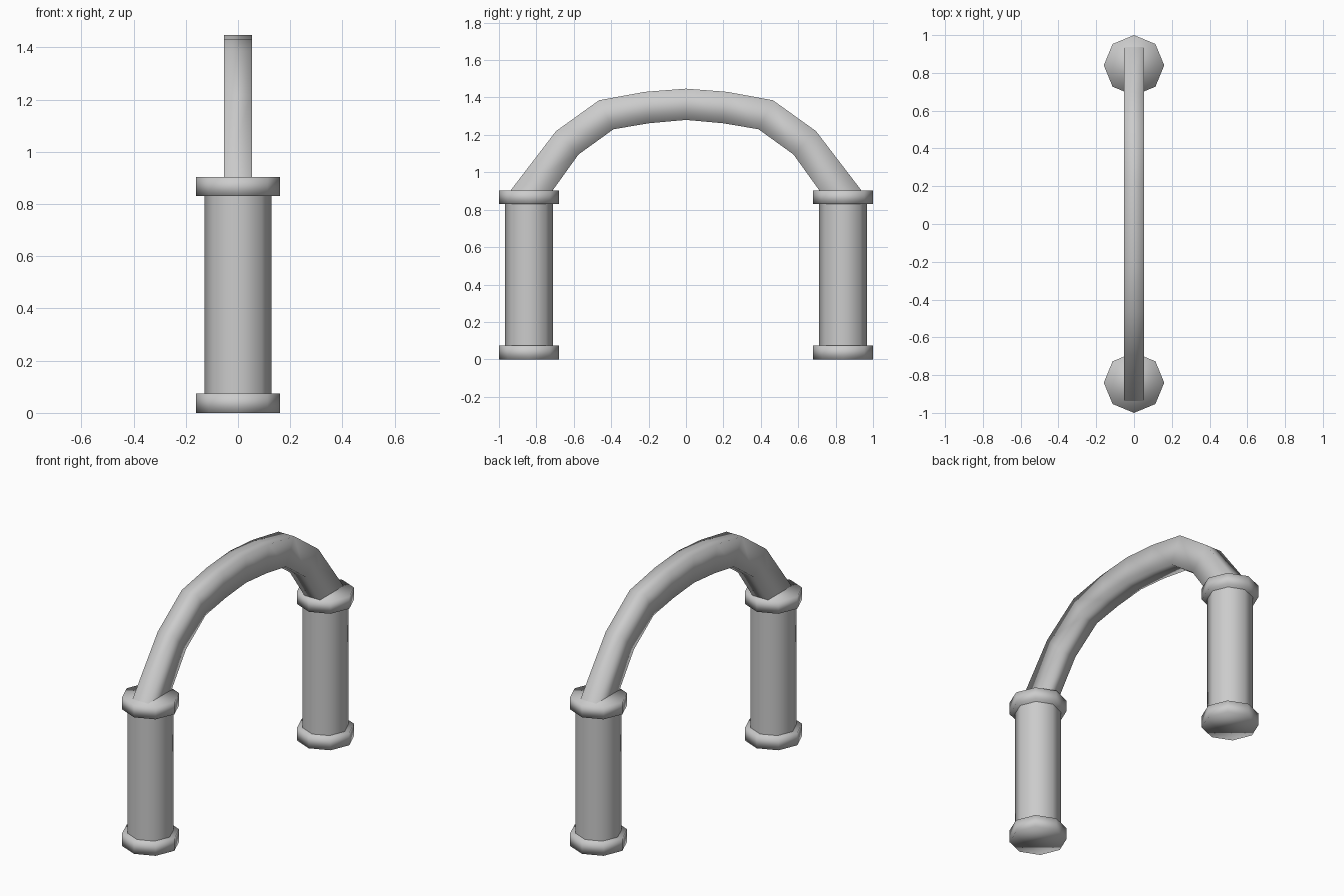
import bpy, bmesh, math

cube = bpy.data.objects.get("Cube")
if cube:
    bpy.data.objects.remove(cube, do_unlink=True)

grey = bpy.data.materials.new("light_grey")
grey.use_nodes = True
colour = (0.6, 0.6, 0.6, 1)
grey.diffuse_color = colour
grey.node_tree.nodes["Principled BSDF"].inputs["Base Color"].default_value = colour


def finish(name, bm):
    """Turn a bmesh into a smooth-shaded object."""
    bmesh.ops.recalc_face_normals(bm, faces=bm.faces)
    for f in bm.faces:
        f.smooth = True
    mesh = bpy.data.meshes.new(name)
    bm.to_mesh(mesh)
    bm.free()
    mesh.materials.append(grey)
    obj = bpy.data.objects.new(name, mesh)
    bpy.context.collection.objects.link(obj)


def octagon(name, y, radius, z0, z1, capped=True):
    """Eight-sided upright prism with a corner facing front."""
    bm = bmesh.new()
    rings = [[bm.verts.new((radius * math.cos(i * math.pi / 4),
                            y + radius * math.sin(i * math.pi / 4), z))
              for i in range(8)] for z in (z0, z1)]
    low, high = rings
    for i in range(8):
        j = (i + 1) % 8
        bm.faces.new((low[i], low[j], high[j], high[i]))
    if capped:
        bm.faces.new(low)
        bm.faces.new(high)
    finish(name, bm)


# Two matching pillars
for side, y in (("front", -0.84), ("back", 0.84)):
    octagon(side + "_base", y, 0.16, 0, 0.075)
    octagon(side + "_column", y, 0.129, 0.07, 0.835, capped=False)
    octagon(side + "_capital", y, 0.16, 0.83, 0.903)

# Arch: half profile as (outer y, outer z, inner y, inner z), mirrored
half = [(-0.94, 0.9, -0.715, 0.9), (-0.695, 1.22, -0.575, 1.095),
        (-0.465, 1.385, -0.388, 1.23), (-0.22, 1.43, -0.2, 1.262)]
profile = half + [(0, 1.447, 0, 1.28)]
profile += [(-a, b, -c, d) for a, b, c, d in reversed(half)]

bm = bmesh.new()
w = 0.053
sections = [[bm.verts.new(p) for p in ((-w, a, b), (w, a, b), (w, c, d), (-w, c, d))]
            for a, b, c, d in profile]
for s, t in zip(sections, sections[1:]):
    for i in range(4):
        j = (i + 1) % 4
        bm.faces.new((s[i], s[j], t[j], t[i]))
finish("arch", bm)
